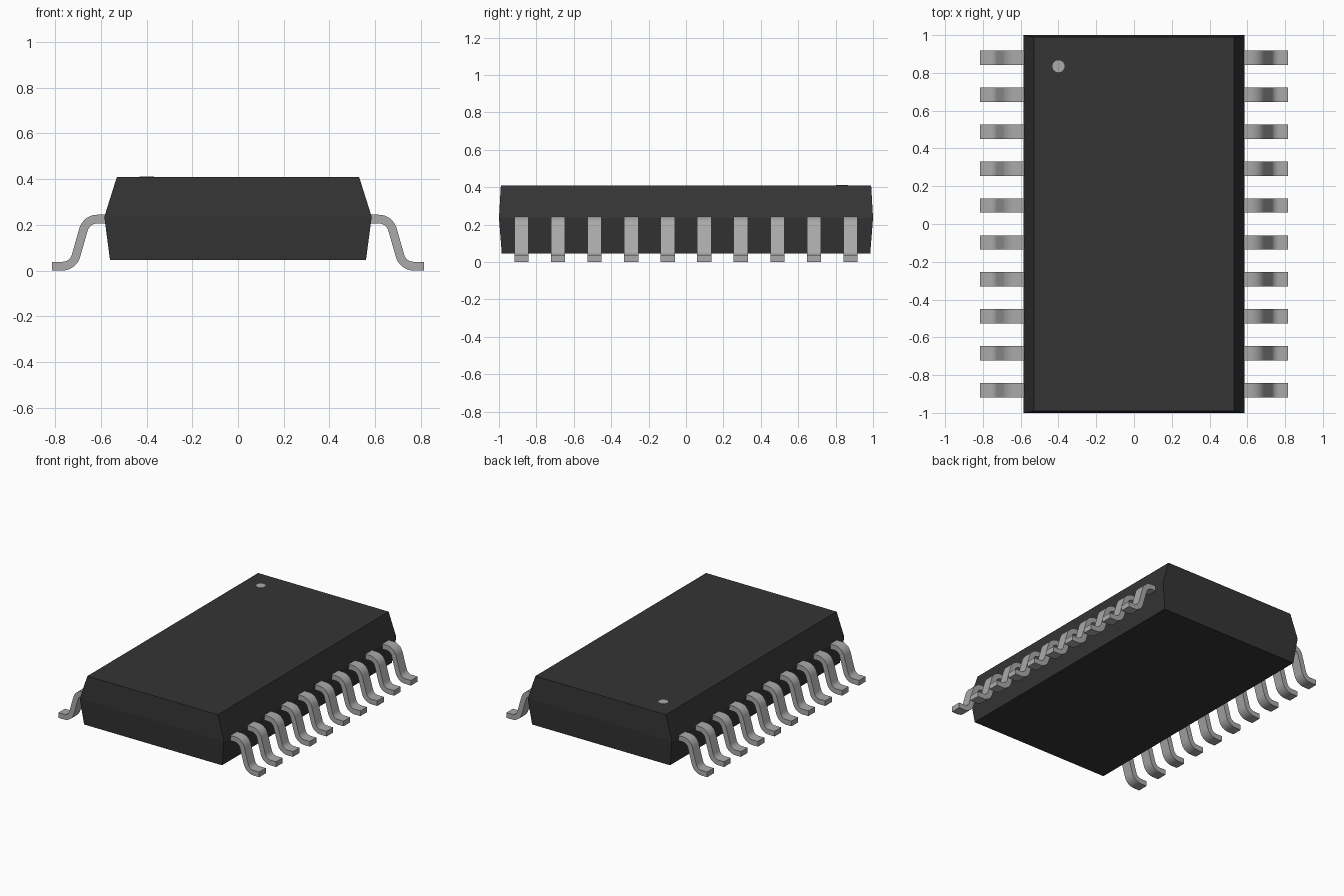
import bpy, bmesh, math
from mathutils import Vector

cube = bpy.data.objects.get("Cube")
if cube:
    bpy.data.objects.remove(cube)


def material(name, grey):
    mat = bpy.data.materials.new(name)
    mat.use_nodes = True
    colour = (grey, grey, grey, 1)
    mat.diffuse_color = colour
    mat.node_tree.nodes["Principled BSDF"].inputs["Base Color"].default_value = colour
    return mat


def add_object(name, bm, mat):
    bmesh.ops.recalc_face_normals(bm, faces=bm.faces)
    mesh = bpy.data.meshes.new(name)
    bm.to_mesh(mesh)
    bm.free()
    mesh.materials.append(mat)
    obj = bpy.data.objects.new(name, mesh)
    bpy.context.collection.objects.link(obj)
    return obj


black = material("black plastic", 0.035)
metal = material("grey metal", 0.4)
TOP = 0.41

# Package body: three stacked rectangles, widest at the waist
bm = bmesh.new()
rings = []
for hx, hy, z in [(0.56, 0.985, 0.045), (0.585, 1.0, 0.235), (0.53, 0.99, TOP)]:
    rings.append([bm.verts.new((sx * hx, sy * hy, z))
                  for sx, sy in [(-1, -1), (1, -1), (1, 1), (-1, 1)]])
for low, high in zip(rings, rings[1:]):
    for i in range(4):
        j = (i + 1) % 4
        bm.faces.new((low[i], low[j], high[j], high[i]))
bm.faces.new(rings[0])
bm.faces.new(rings[-1])
add_object("package_body", bm, black)

# Round marker beside the first lead
bm = bmesh.new()
bmesh.ops.create_cone(bm, cap_ends=True, segments=24, radius1=0.032,
                      radius2=0.032, depth=0.004)
bmesh.ops.translate(bm, verts=bm.verts, vec=(-0.4, 0.835, TOP))
add_object("marker_dot", bm, metal)


def bend(before, corner, after, radius, steps=8):
    """Points of a round bend, each with its sideways normal."""
    d1, d2 = (corner - before).normalized(), (after - corner).normalized()
    turn = d1.angle_signed(d2)
    side = 1 if d1.x * d2.y - d1.y * d2.x > 0 else -1
    start = corner - d1 * radius * math.tan(abs(turn) / 2)
    centre = start + Vector((-d1.y, d1.x)) * side * radius
    result = []
    for k in range(steps + 1):
        a = side * abs(turn) * k / steps
        d = Vector((d1.x * math.cos(a) - d1.y * math.sin(a),
                    d1.x * math.sin(a) + d1.y * math.cos(a)))
        n = Vector((-d.y, d.x))
        result.append((centre - n * side * radius, n))
    return result


# Gull-wing lead centre line in x and z
inner, knee, heel, toe = map(Vector, [(0.54, 0.225), (0.663, 0.225),
                                      (0.722, 0.019), (0.815, 0.019)])
up = Vector((0, 1))
line = ([(inner, up)] + bend(inner, knee, heel, 0.062)
        + bend(knee, heel, toe, 0.062) + [(toe, up)])
HALF_THICK, HALF_WIDTH, PITCH = 0.019, 0.038, 0.1955


def lead_row(name, side):
    bm = bmesh.new()
    for i in range(10):
        y = (i - 4.5) * PITCH
        sections = []
        for p, n in line:
            sections.append([bm.verts.new((side * (p + n * t * HALF_THICK).x,
                                           y + w * HALF_WIDTH,
                                           (p + n * t * HALF_THICK).y))
                             for t, w in [(-1, -1), (1, -1), (1, 1), (-1, 1)]])
        for a, b in zip(sections, sections[1:]):
            for k in range(4):
                m = (k + 1) % 4
                bm.faces.new((a[k], a[m], b[m], b[k]))
        bm.faces.new(sections[0])
        bm.faces.new(sections[-1])
    obj = add_object(name, bm, metal)
    bpy.ops.object.select_all(action="DESELECT")
    obj.select_set(True)
    bpy.context.view_layer.objects.active = obj
    bpy.ops.object.shade_smooth_by_angle(angle=math.radians(30))


lead_row("left_leads", 1)
lead_row("right_leads", -1)
